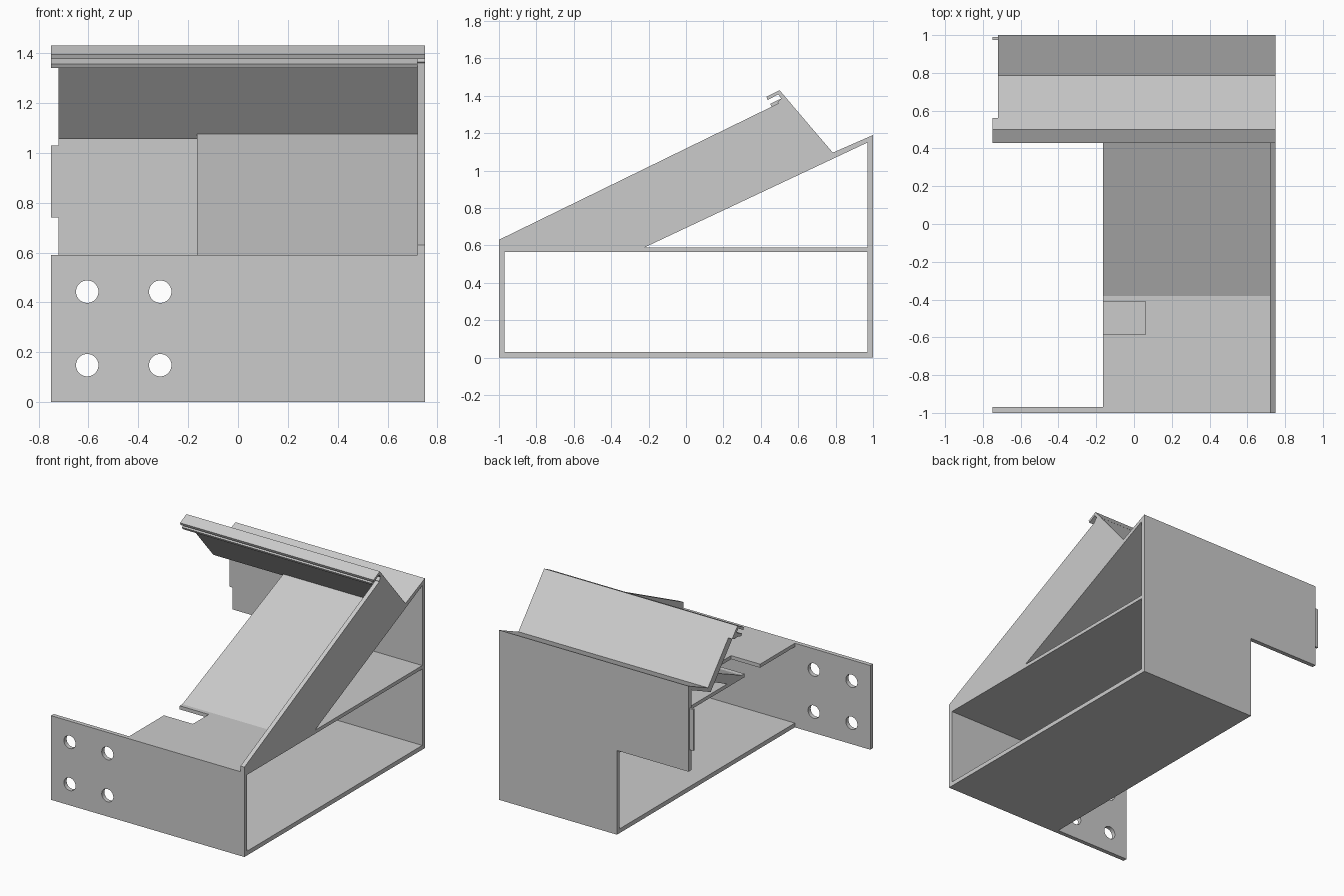
import bpy, bmesh
from mathutils import Vector

cube = bpy.data.objects.get("Cube")
if cube:
    bpy.data.objects.remove(cube, do_unlink=True)

grey = bpy.data.materials.new("light grey")
grey.use_nodes = True
COLOUR = (0.6, 0.6, 0.6, 1)
grey.diffuse_color = COLOUR
grey.node_tree.nodes["Principled BSDF"].inputs["Base Color"].default_value = COLOUR


def prism(name, axis, profile, lo, hi):
    """Extrude a 2D outline along an axis; the outline uses the other two axes in order."""
    def place(p, d):
        co = list(p)
        co.insert("xyz".index(axis), d)
        return Vector(co)
    bm = bmesh.new()
    face = bm.faces.new([bm.verts.new(place(p, lo)) for p in profile])
    ext = bmesh.ops.extrude_face_region(bm, geom=[face])
    moved = [g for g in ext["geom"] if isinstance(g, bmesh.types.BMVert)]
    shift = place((0, 0), hi - lo)
    bmesh.ops.translate(bm, vec=shift, verts=moved)
    bmesh.ops.recalc_face_normals(bm, faces=bm.faces)
    mesh = bpy.data.meshes.new(name)
    bm.to_mesh(mesh)
    bm.free()
    mesh.materials.append(grey)
    obj = bpy.data.objects.new(name, mesh)
    bpy.context.collection.objects.link(obj)
    return obj


def rect(a0, b0, a1, b1):
    return [(a0, b0), (a1, b0), (a1, b1), (a0, b1)]


LEFT, RIGHT = 0.75, -0.75      # outer ends of the body
INNER, CUT, EDGE = 0.72, -0.165, -0.72

# Front wall with four bolt holes
front = prism("front_wall", "y", rect(RIGHT, 0, LEFT, 0.59), -1, -0.97)
for x in (-0.605, -0.312):
    for z in (0.148, 0.443):
        bpy.ops.mesh.primitive_cylinder_add(vertices=40, radius=0.045, depth=0.2,
                                            location=(x, -0.985, z), rotation=(1.5708, 0, 0))
        cutter = bpy.context.object
        cutter.name = "hole_cutter"
        cutter.hide_render = True
        mod = front.modifiers.new("hole", "BOOLEAN")
        mod.operation = "DIFFERENCE"
        mod.solver = "EXACT"
        mod.object = cutter
        bpy.context.view_layer.objects.active = front
        bpy.ops.object.modifier_apply(modifier=mod.name)
        bpy.data.objects.remove(cutter, do_unlink=True)

# Base and notched shelf
prism("base_plate", "x", rect(-0.97, 0, 0.97, 0.03), CUT, LEFT)
prism("shelf", "z", [(CUT, -0.97), (LEFT, -0.97), (LEFT, 0.97), (CUT, 0.97), (CUT, -0.41),
                     (0.06, -0.41), (0.06, -0.585), (CUT, -0.585)], 0.565, 0.59)

# Back wall, stepped below, with an end tab
prism("back_wall", "y", [(CUT, 0), (LEFT, 0), (LEFT, 1.175), (EDGE, 1.175),
                         (EDGE, 0.59), (CUT, 0.59)], 0.97, 1)
prism("back_wall_tab", "y", rect(RIGHT, 0.74, EDGE, 1.03), 0.975, 0.99)

# Ramp, and its narrow continuation behind the upright panel
prism("ramp", "x", [(-0.38, 0.59), (-0.22, 0.59), (0.97, 1.15), (1, 1.15),
                    (1, 1.19), (0.785, 1.096)], CUT, LEFT)
prism("rear_strip", "x", [(0.755, 1.055), (0.97, 1.15), (1, 1.15), (1, 1.19),
                          (0.785, 1.096)], EDGE, CUT)

# Side cheek beside the ramp
prism("side_cheek", "x", [(-1, 0.59), (-1, 0.63), (0.52, 1.372), (0.53, 1.39),
                          (0.785, 1.096), (0.755, 1.055), (-0.22, 0.59)], INNER, LEFT)

# Leaning panel with the channel along its top
prism("leaning_panel", "x", [(0.525, 1.4), (0.785, 1.096), (0.755, 1.055),
                             (0.49, 1.365)], EDGE, LEFT)
prism("channel_hook", "x", [(0.43, 1.395), (0.5, 1.43), (0.56, 1.36), (0.53, 1.35),
                            (0.515, 1.378), (0.493, 1.408), (0.437, 1.377)], RIGHT, LEFT)
prism("channel_lip", "x", [(0.458, 1.341), (0.45, 1.357), (0.515, 1.388),
                           (0.54, 1.37), (0.525, 1.352), (0.49, 1.352)], RIGHT, INNER)
